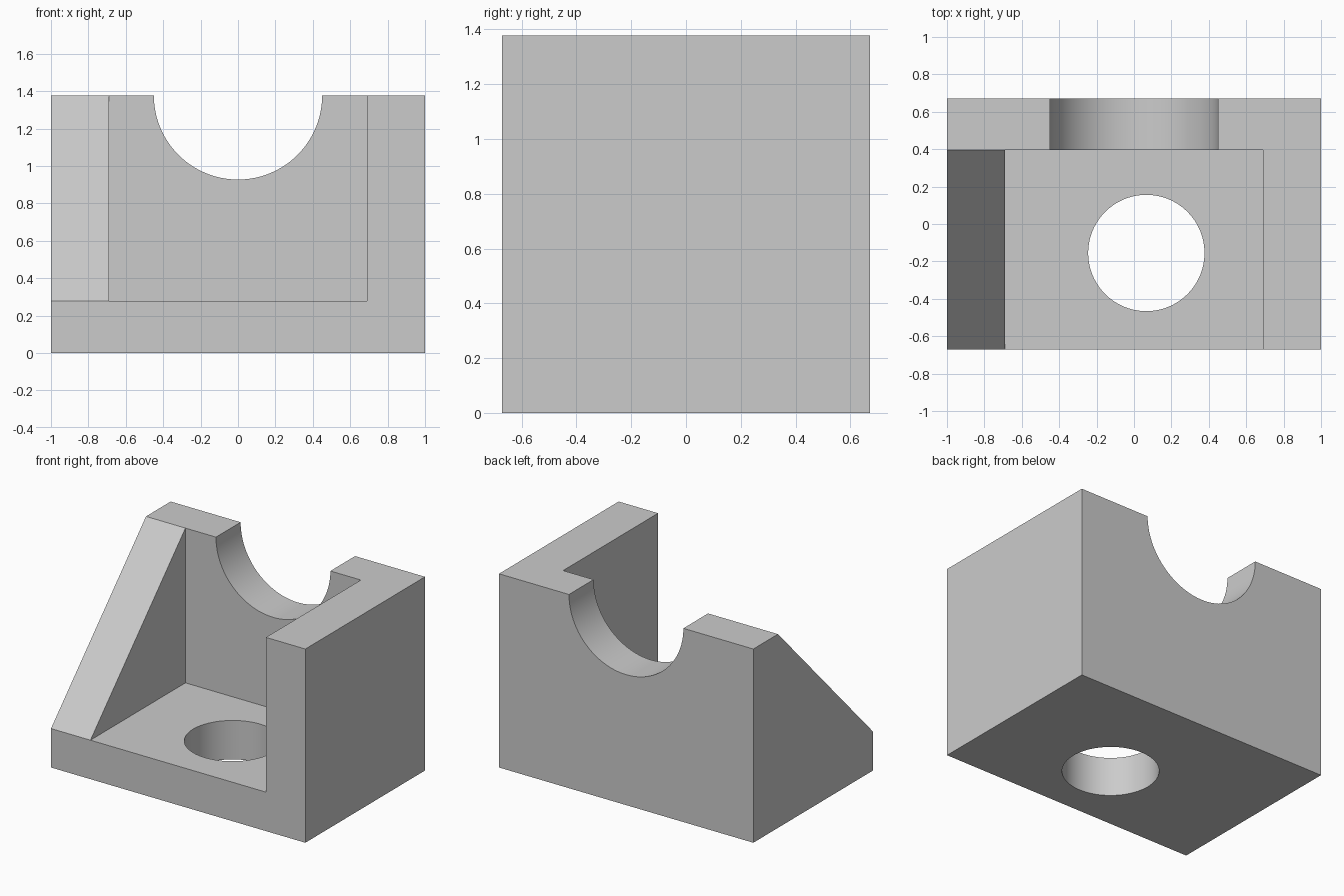
import bpy, bmesh
from math import pi
from mathutils import Matrix, Vector

if "Cube" in bpy.data.objects:
    bpy.data.objects.remove(bpy.data.objects["Cube"])

W, D, H = 1.0, 0.672, 1.377        # half width, half depth, height
FLOOR, INNER, WALL = 0.277, 0.69, 0.395


def finish(bm, name):
    bmesh.ops.recalc_face_normals(bm, faces=bm.faces)
    mesh = bpy.data.meshes.new(name)
    bm.to_mesh(mesh)
    bm.free()
    obj = bpy.data.objects.new(name, mesh)
    bpy.context.collection.objects.link(obj)
    return obj


def prism(name, profile, x0, x1):
    """Extrude a (y, z) profile along x."""
    bm = bmesh.new()
    face = bm.faces.new([bm.verts.new((x0, y, z)) for y, z in profile])
    new = bmesh.ops.extrude_face_region(bm, geom=[face])["geom"]
    verts = [v for v in new if isinstance(v, bmesh.types.BMVert)]
    bmesh.ops.translate(bm, verts=verts, vec=(x1 - x0, 0, 0))
    return finish(bm, name)


def cylinder(name, radius, depth, centre, tilt=0):
    bm = bmesh.new()
    bmesh.ops.create_cone(bm, cap_ends=True, segments=96, radius1=radius, radius2=radius,
                          depth=depth, matrix=Matrix.Translation(centre) @ Matrix.Rotation(tilt, 4, 'X'))
    return finish(bm, name)


# Solid block
bracket = prism("bearing_bracket", [(-D, 0), (D, 0), (D, H), (-D, H)], -W, W)

# Sloped left rib: cutting line runs from floor front edge to back wall top, extended both ways
low, high = Vector((-D, FLOOR)), Vector((WALL, H))
step = (high - low) * 0.3
a, b = low - step, high + step

cutters = [
    # Pocket between the side walls
    prism("pocket_cutter", [(-1, FLOOR), (WALL, FLOOR), (WALL, 2), (-1, 2)], -INNER, INNER),
    prism("slope_cutter", [a, b, (a.x, b.y)], -1.2, -INNER + 0.05),
    # Half-round saddle in the back wall and bolt hole in the floor
    cylinder("saddle_cutter", 0.45, 0.6, (0, 0.6, H), pi / 2),
    cylinder("hole_cutter", 0.311, 0.8, (0.066, -0.155, 0.1)),
]
# Keep the slope cut out of the back wall
bm = bmesh.new()
bm.from_mesh(cutters[1].data)
bmesh.ops.bisect_plane(bm, geom=bm.verts[:] + bm.edges[:] + bm.faces[:],
                       plane_co=(0, WALL, 0), plane_no=(0, 1, 0), clear_outer=True)
bmesh.ops.holes_fill(bm, edges=[e for e in bm.edges if e.is_boundary])
bmesh.ops.recalc_face_normals(bm, faces=bm.faces)
bm.to_mesh(cutters[1].data)
bm.free()

bpy.context.view_layer.objects.active = bracket
bracket.select_set(True)
for cutter in cutters:
    cutter.hide_render = True
    mod = bracket.modifiers.new(cutter.name, 'BOOLEAN')
    mod.operation, mod.solver, mod.object = 'DIFFERENCE', 'EXACT', cutter
    bpy.ops.object.modifier_apply(modifier=mod.name)
    bpy.data.objects.remove(cutter)

bpy.ops.object.shade_smooth_by_angle(angle=pi / 6)
